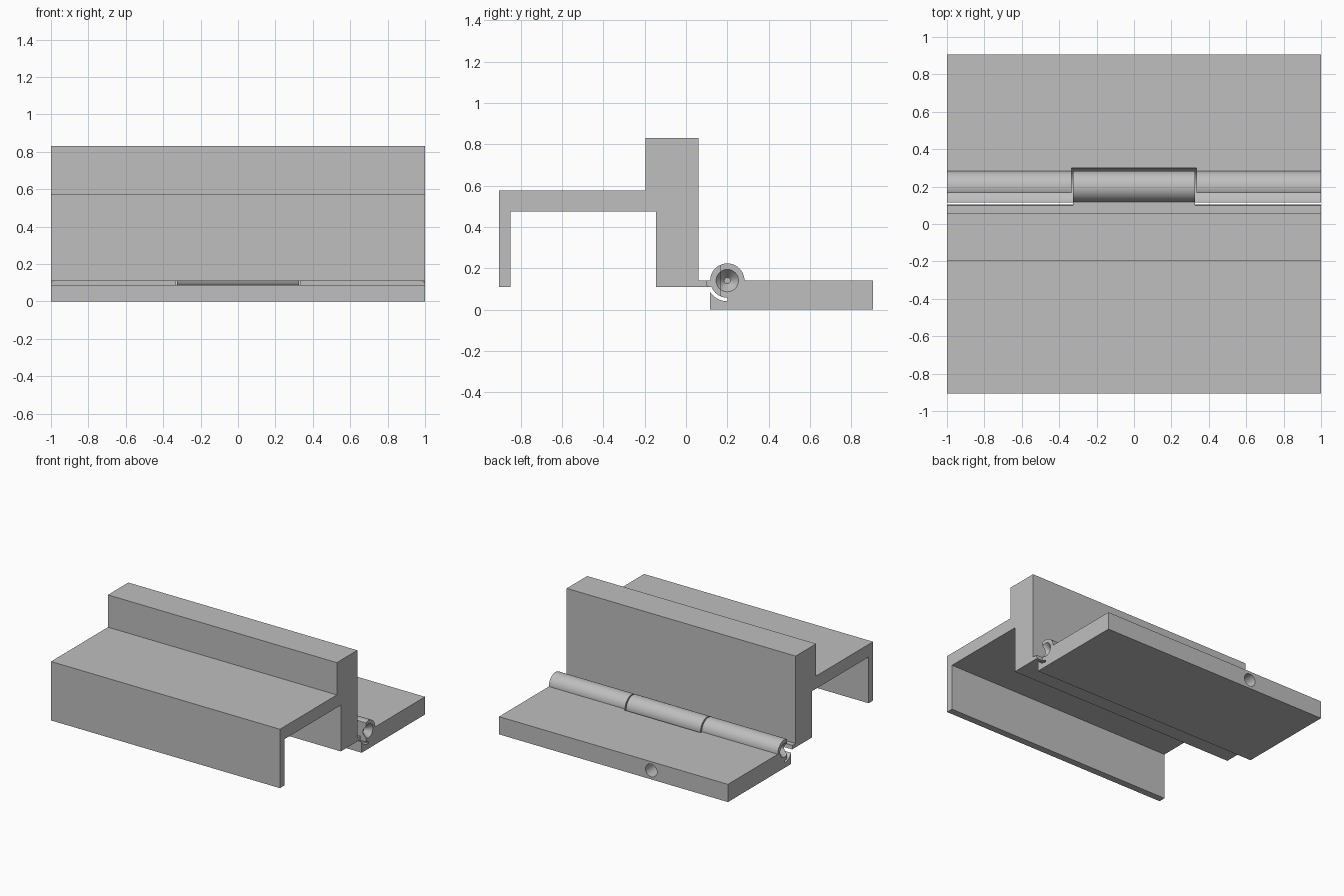
import bpy, bmesh, math
from mathutils import Matrix

cube = bpy.data.objects.get("Cube")
if cube:
    bpy.data.objects.remove(cube, do_unlink=True)

GREY = (0.52, 0.52, 0.52, 1)
mat = bpy.data.materials.new("plain grey")
mat.use_nodes = True
mat.diffuse_color = GREY
mat.node_tree.nodes["Principled BSDF"].inputs["Base Color"].default_value = GREY

AXIS_Y, AXIS_Z = 0.2, 0.14       # hinge axis
KNUCKLE, CLEARANCE = 0.083, 0.1  # knuckle and recess radii
TOP, FRONT, BACK = 0.14, 0.115, 0.905


def arc(radius, start, end, steps):
    """Points (y, z) round the hinge axis, angles in radians."""
    angles = [start + (end - start) * i / steps for i in range(steps + 1)]
    return [(AXIS_Y + radius * math.cos(a), AXIS_Z + radius * math.sin(a)) for a in angles]


def finish(bm, name):
    bmesh.ops.recalc_face_normals(bm, faces=bm.faces)
    mesh = bpy.data.meshes.new(name)
    bm.to_mesh(mesh)
    bm.free()
    mesh.materials.append(mat)
    obj = bpy.data.objects.new(name, mesh)
    bpy.context.collection.objects.link(obj)
    return obj


def extrude_x(name, profile, half):
    """Extrude a (y, z) outline across the width."""
    bm = bmesh.new()
    face = bm.faces.new([bm.verts.new((-half, y, z)) for y, z in profile])
    new = bmesh.ops.extrude_face_region(bm, geom=[face])["geom"]
    verts = [v for v in new if isinstance(v, bmesh.types.BMVert)]
    bmesh.ops.translate(bm, verts=verts, vec=(2 * half, 0, 0))
    return finish(bm, name)


def cone(name, r1, r2, depth, centre, axis):
    bm = bmesh.new()
    turn = Matrix.Rotation(math.pi / 2, 4, "Y" if axis == "x" else "X")
    bmesh.ops.create_cone(bm, cap_ends=True, segments=48, radius1=r1, radius2=r2,
                          depth=depth, matrix=Matrix.Translation(centre) @ turn)
    return finish(bm, name)


def combine(obj, tool, operation="DIFFERENCE"):
    mod = obj.modifiers.new("join or cut", "BOOLEAN")
    mod.operation, mod.object, mod.solver = operation, tool, "EXACT"
    bpy.context.view_layer.objects.active = obj
    bpy.ops.object.modifier_apply(modifier=mod.name)
    bpy.data.objects.remove(tool, do_unlink=True)


def sockets(obj, x):
    """Cut a conical socket into both ends of a knuckle."""
    for side in (-1, 1):
        radii = (0.015, 0.055) if side > 0 else (0.055, 0.015)
        combine(obj, cone("socket", *radii, 0.05, (side * (x - 0.024), AXIS_Y, AXIS_Z), "x"))


# Upper clamp: front lip, shelf, tall wall and the thin tab along the hinge
tab_angle = math.pi + math.asin((AXIS_Z - 0.11) / CLEARANCE)
clamp = extrude_x("upper_clamp", [
    (-0.905, 0.11), (-0.85, 0.11), (-0.85, 0.475), (-0.145, 0.475), (-0.145, 0.11),
    *arc(CLEARANCE, tab_angle, math.pi, 4),
    (0.06, TOP), (0.06, 0.83), (-0.195, 0.83), (-0.195, 0.575), (-0.905, 0.575)], 1)

# Middle knuckle with its neck, carried by the clamp
neck = extrude_x("neck", [(0.08, 0.11), (0.18, 0.11), (0.18, TOP), (0.08, TOP)], 0.325)
knuckle = cone("middle_knuckle", KNUCKLE, KNUCKLE, 0.65, (0, AXIS_Y, AXIS_Z), "x")
combine(knuckle, neck, "UNION")
sockets(knuckle, 0.325)

# Base plate with trimmed outer knuckles and a rounded channel in front of them
cut = math.acos((0.167 - AXIS_Y) / KNUCKLE)
channel = math.pi + math.acos((AXIS_Y - FRONT) / CLEARANCE)
base = extrude_x("base_plate", [
    (FRONT, 0), (BACK, 0), (BACK, TOP),
    *arc(KNUCKLE, 0, cut, 24), *arc(KNUCKLE, 2 * math.pi - cut, 1.5 * math.pi, 5),
    *arc(CLEARANCE, 1.5 * math.pi, channel, 12)], 1)
combine(base, cone("middle_recess", CLEARANCE, CLEARANCE, 0.67, (0, AXIS_Y, AXIS_Z), "x"))
sockets(base, 1)

# Round hole in the back edge
combine(base, cone("back_hole", 0.05, 0.05, 0.8, (-0.33, BACK, TOP / 2), "y"))

for obj in (clamp, knuckle, base):
    bpy.ops.object.select_all(action="DESELECT")
    obj.select_set(True)
    bpy.context.view_layer.objects.active = obj
    bpy.ops.object.shade_smooth_by_angle(angle=math.radians(30))
